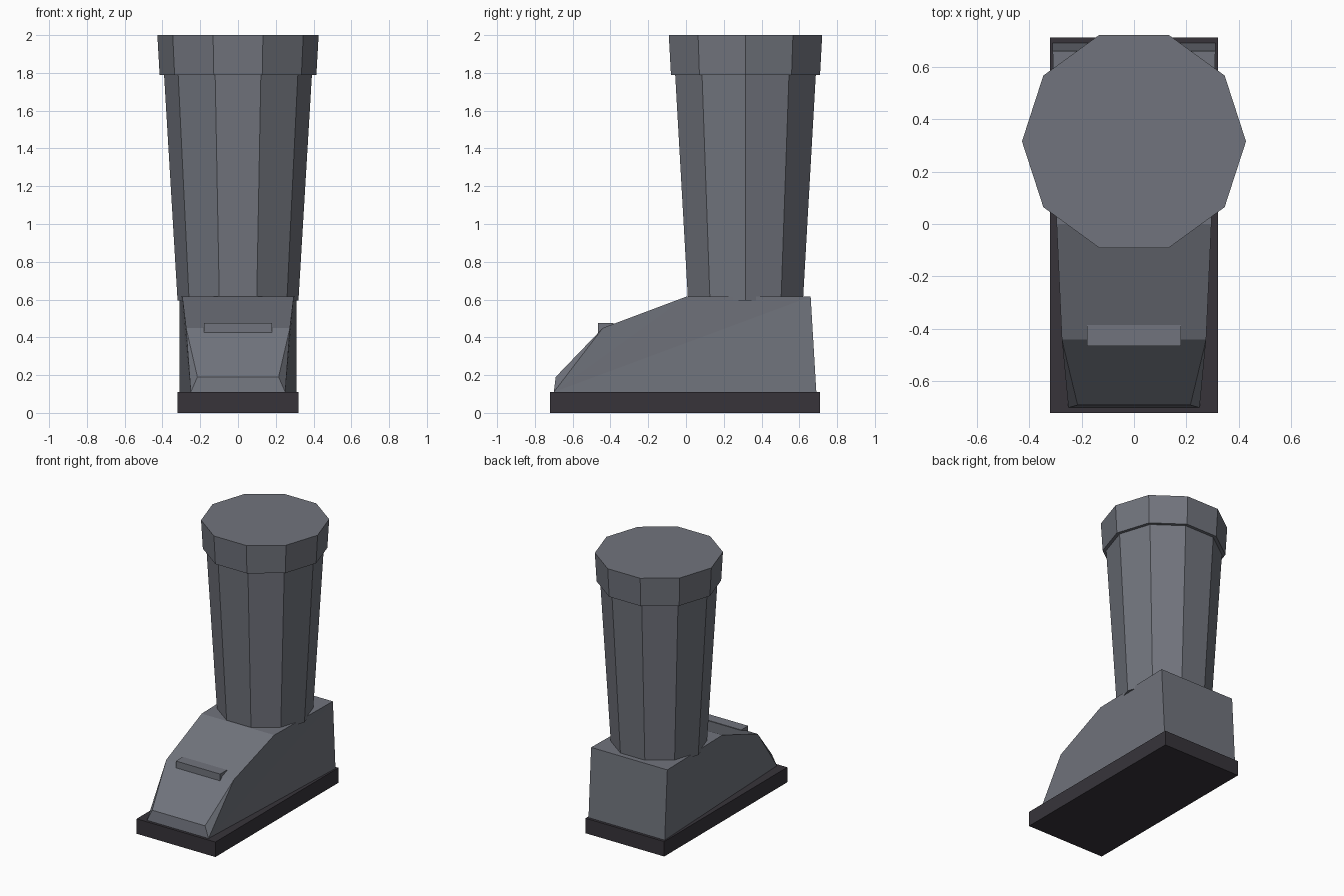
import bpy, bmesh, math

cube = bpy.data.objects.get("Cube")
if cube:
    bpy.data.objects.remove(cube, do_unlink=True)


def material(name, rgb):
    mat = bpy.data.materials.new(name)
    mat.use_nodes = True
    mat.diffuse_color = (*rgb, 1)
    mat.node_tree.nodes["Principled BSDF"].inputs["Base Color"].default_value = (*rgb, 1)
    return mat


grey = material("slate grey", (0.165, 0.175, 0.205))
dark = material("dark rubber", (0.038, 0.034, 0.042))


def finish(name, bm, mat):
    bmesh.ops.recalc_face_normals(bm, faces=bm.faces[:])
    mesh = bpy.data.meshes.new(name)
    bm.to_mesh(mesh)
    bm.free()
    mesh.materials.append(mat)
    obj = bpy.data.objects.new(name, mesh)
    bpy.context.collection.objects.link(obj)


def box(name, low, high, mat):
    bm = bmesh.new()
    bmesh.ops.create_cube(bm, size=1)
    for v in bm.verts:
        v.co = [(a + b) / 2 + c * (b - a) for a, b, c in zip(low, high, v.co)]
    finish(name, bm, mat)


def tapered_tube(name, r_low, r_high, z_low, z_high, mat, sides=10, y=0.315):
    bm = bmesh.new()
    rings = []
    for r, z in ((r_low, z_low), (r_high, z_high)):
        angles = [math.tau * i / sides for i in range(sides)]
        rings.append([bm.verts.new((r * math.cos(a), y + r * math.sin(a), z)) for a in angles])
        bm.faces.new(rings[-1])
    for i in range(sides):
        j = (i + 1) % sides
        bm.faces.new((rings[0][i], rings[0][j], rings[1][j], rings[1][i]))
    finish(name, bm, mat)


# Foot: a mirrored outline with its own half width at every corner
outline = [(0.25, -0.70, 0.11), (0.215, -0.69, 0.19), (0.275, -0.44, 0.45),
           (0.295, 0.0, 0.615), (0.31, 0.66, 0.615), (0.31, 0.69, 0.11)]
bm = bmesh.new()
left, right = ([bm.verts.new((s * x, y, z)) for x, y, z in outline] for s in (1, -1))
for i in range(len(outline)):
    j = (i + 1) % len(outline)
    bm.faces.new((left[i], left[j], right[j], right[i]))
for side in (left, right):
    for i in range(1, len(outline) - 1):
        bm.faces.new((side[0], side[i], side[i + 1]))
finish("foot", bm, grey)

# Sole and instep bar
box("sole", (-0.32, -0.72, 0), (0.32, 0.71, 0.11), dark)
box("instep_bar", (-0.18, -0.465, 0.425), (0.18, -0.385, 0.475), grey)

# Leg shaft and its rim
tapered_tube("shaft", 0.32, 0.392, 0.595, 1.80, grey)
tapered_tube("rim", 0.415, 0.427, 1.79, 2.0, grey)
